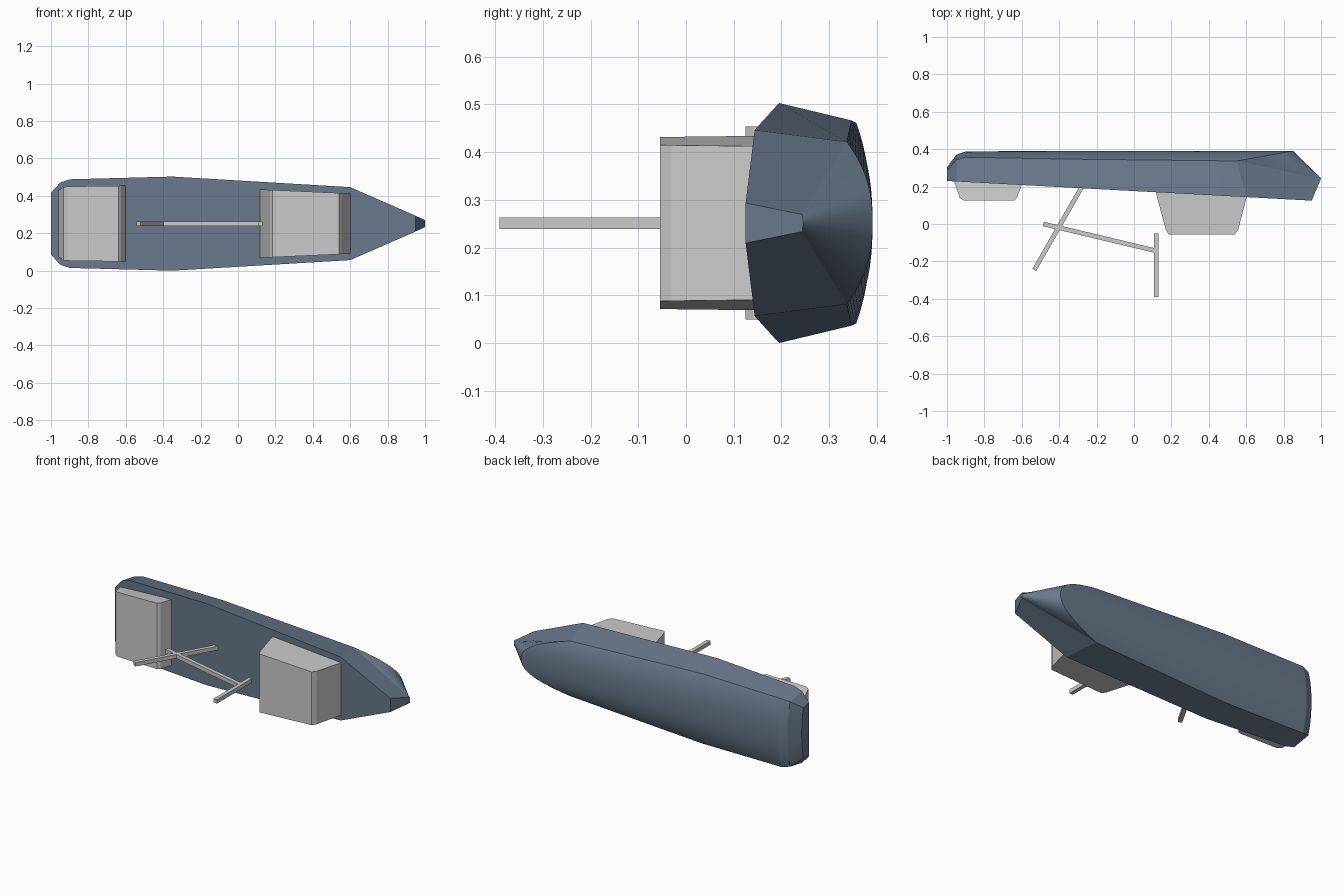
import bpy, bmesh, math
from mathutils import Vector

if "Cube" in bpy.data.objects:
    bpy.data.objects.remove(bpy.data.objects["Cube"])

ZC = 0.2515  # centreline height


def finish(bm, name, mat=None):
    bmesh.ops.recalc_face_normals(bm, faces=bm.faces[:])
    me = bpy.data.meshes.new(name)
    bm.to_mesh(me)
    bm.free()
    ob = bpy.data.objects.new(name, me)
    bpy.context.collection.objects.link(ob)
    if mat:
        me.materials.append(mat)
    return ob


def deck_y(x):
    return 0.23 - 0.105 * (x + 1) / 1.95


# Hull stations: deck x, deck half width, chine x, chine half width, chine y, keel x, keel y
STATIONS = [
    (-1.00, 0.165, -1.00, 0.155, 0.285, -1.00, 0.302),
    (-0.95, 0.220, -0.95, 0.200, 0.343, -0.95, 0.370),
    (-0.90, 0.237, -0.90, 0.210, 0.357, -0.90, 0.388),
    (-0.35, 0.2515, -0.35, 0.215, 0.347, -0.35, 0.391),
    (0.60, 0.195, 0.55, 0.170, 0.337, 0.85, 0.391),
    (0.95, 0.042, 1.00, 0.018, 0.243, 1.00, 0.245),
]
ARC = 14

blue = bpy.data.materials.new("hull_blue")
blue.diffuse_color = (0.14, 0.19, 0.26, 1)
blue.use_nodes = True
blue.node_tree.nodes["Principled BSDF"].inputs["Base Color"].default_value = blue.diffuse_color

# Hull: lofted rings from deck edge round the curved bottom to the other edge
bm = bmesh.new()
rings = []
for xd, wd, xc, wc, yc, xk, yk in STATIONS:
    ring = [(xd, deck_y(xd), wd)]
    for i in range(2 * ARC + 1):
        w = math.cos(math.pi * i / (2 * ARC))
        h = 1 - abs(w) ** 2.4
        ring.append((xc + (xk - xc) * h, yc + (yk - yc) * h, wc * w))
    ring.append((xd, deck_y(xd), -wd))
    rings.append([bm.verts.new((x, y, ZC + z)) for x, y, z in ring])
for a, b in zip(rings, rings[1:]):
    for i in range(len(a) - 1):
        bm.faces.new((a[i], a[i + 1], b[i + 1], b[i]))
bm.faces.new(rings[0])
bm.faces.new(rings[-1])
bm.faces.new([r[0] for r in rings] + [r[-1] for r in reversed(rings)])
hull = finish(bm, "hull", blue)
bpy.context.view_layer.objects.active = hull
hull.select_set(True)
bpy.ops.object.shade_smooth_by_angle(angle=math.radians(14))


# Deckhouses: side profile spanned across the beam, half width varying along x
def house(name, profile, width):
    bm = bmesh.new()
    top, low = [[bm.verts.new((x, y, ZC + s * width(x))) for x, y in profile] for s in (1, -1)]
    bm.faces.new(top)
    bm.faces.new(low)
    n = len(profile)
    for i in range(n):
        j = (i + 1) % n
        bm.faces.new((top[i], top[j], low[j], low[i]))
    return finish(bm, name)


house("forward_deckhouse",
      [(0.115, 0.185), (0.12, 0.155), (0.17, -0.03), (0.185, -0.055),
       (0.54, -0.055), (0.557, -0.03), (0.60, 0.135), (0.605, 0.16)],
      lambda x: 0.183 - 0.022 * (x - 0.115) / 0.49)
house("stern_deckhouse",
      [(-0.965, 0.24), (-0.96, 0.225), (-0.932, 0.14), (-0.91, 0.125),
       (-0.64, 0.125), (-0.625, 0.14), (-0.60, 0.21), (-0.60, 0.23)],
      lambda x: min(0.198 + 0.005 * (x + 0.93) / 0.33, 0.175 + 0.65 * (x + 0.965)))


# Masts and boom: square bars between two points in the centre plane
def bar(name, p, q, t=0.024):
    p, q = Vector((*p, ZC)), Vector((*q, ZC))
    d = q - p
    bpy.ops.mesh.primitive_cube_add(size=1, location=(p + q) / 2,
                                    rotation=(0, 0, math.atan2(d.y, d.x)))
    ob = bpy.context.object
    ob.name = name
    ob.scale = (d.length, t, t)


bar("raked_mast", (-0.533, -0.245), (-0.275, 0.205))
bar("boom", (-0.484, 0.0), (0.112, -0.142))
bar("fore_mast", (0.119, -0.391), (0.119, -0.05))
